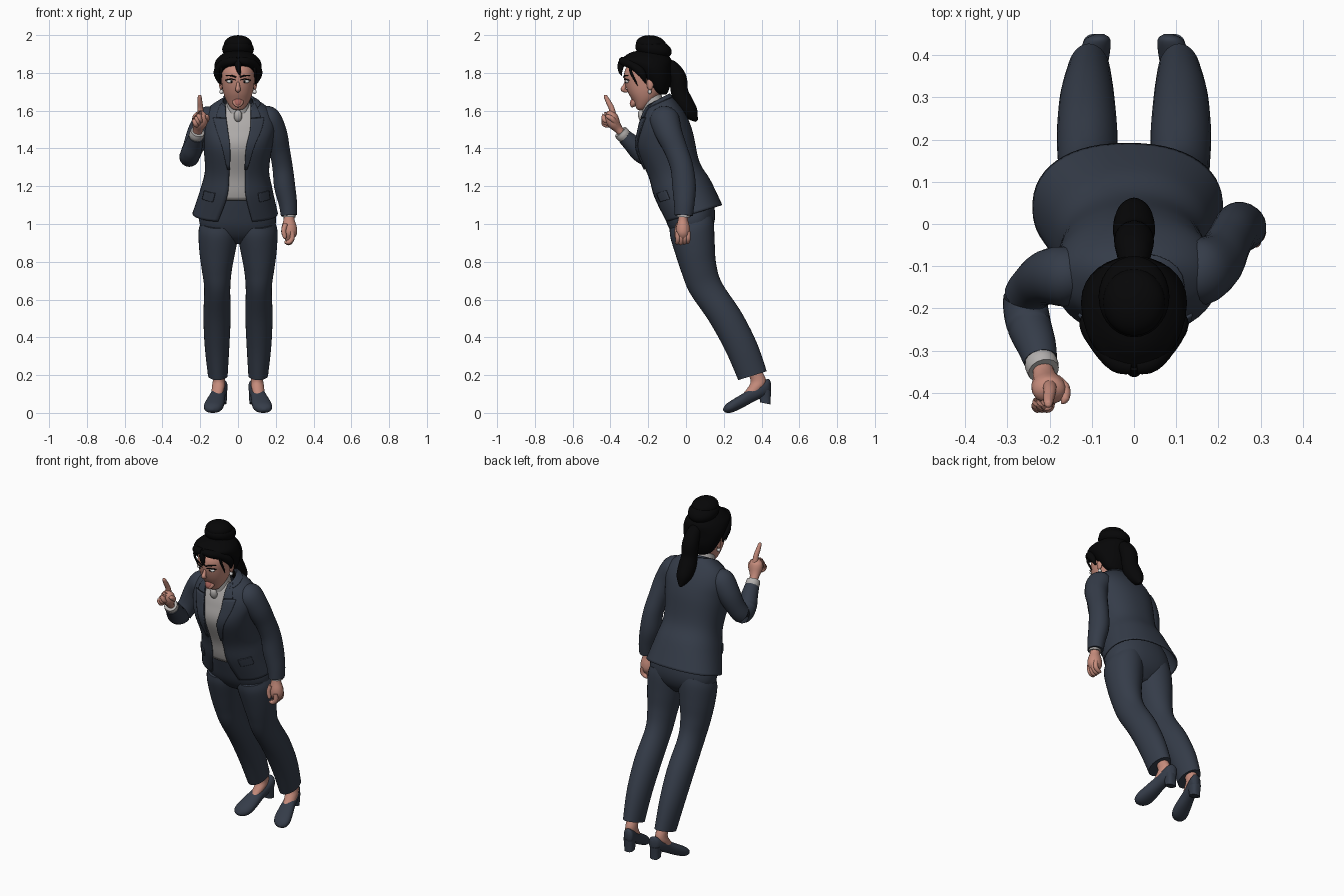
import bpy, bmesh, math
from mathutils import Vector

def mat(name, c):
    m = bpy.data.materials.new(name)
    m.diffuse_color = (*c, 1)
    return m

SUIT = mat("navy cloth", (0.035, 0.045, 0.066))
HAIR = mat("black hair", (0.002, 0.002, 0.0023))
SKIN = mat("skin", (0.56, 0.26, 0.20))
SHIRT = mat("grey white shirt", (0.45, 0.43, 0.42))
MOUTH = mat("mouth red", (0.40, 0.13, 0.11))
WHITE = mat("white", (0.75, 0.73, 0.72))
N = 32

def finish(name, bm, m, thick=0):
    bmesh.ops.recalc_face_normals(bm, faces=bm.faces)
    me = bpy.data.meshes.new(name)
    bm.to_mesh(me)
    bm.free()
    me.materials.append(m)
    ob = bpy.data.objects.new(name, me)
    bpy.context.collection.objects.link(ob)
    bpy.context.view_layer.objects.active = ob
    ob.select_set(True)
    bpy.ops.object.shade_smooth_by_angle(angle=math.radians(50))
    ob.select_set(False)
    if thick:
        md = ob.modifiers.new("thickness", 'SOLIDIFY')
        md.thickness, md.offset = thick, 0
    return ob

def spline(rows, t):
    """Catmull-Rom value at t in 0..1 along rows of numbers."""
    n = len(rows) - 1
    f = min(max(t, 0), 1) * n
    i = min(int(f), n - 1)
    u = f - i
    a, b, c, d = (rows[min(max(k, 0), n)] for k in (i - 1, i, i + 1, i + 2))
    return [q + 0.5 * u * (r - p + u * (2*p - 5*q + 4*r - s + u * (3*(q - r) + s - p)))
            for p, q, r, s in zip(a, b, c, d)]

def grid(name, rings, m, closed=True, thick=0):
    bm = bmesh.new()
    vs = [[bm.verts.new(p) for p in r] for r in rings]
    k = len(vs[0])
    for a, b in zip(vs, vs[1:]):
        for j in range(k if closed else k - 1):
            bm.faces.new((a[j], a[(j + 1) % k], b[(j + 1) % k], b[j]))
    if closed:
        bm.faces.new(vs[0])
        bm.faces.new(vs[-1])
    return finish(name, bm, m, thick)

def ring_point(row, th, p=1.0, grow=0.0):
    """Point on a ring: centre x y z, radii, tilt about x."""
    x, y, z, rx, ry, tilt = row[:6]
    c, s = math.cos(th), math.sin(th)
    c = math.copysign(abs(c) ** p, c) * (rx + grow)
    s = math.copysign(abs(s) ** p, s) * (ry + grow)
    return Vector((x + c, y + s * math.cos(tilt), z + s * math.sin(tilt)))

def loft(name, rows, m, tilt=0.0, side=1, steps=5, p=1.0):
    rows = [(r[0] * side, *r[1:5], tilt) for r in rows]
    k = (len(rows) - 1) * steps
    return grid(name, [[ring_point(spline(rows, i / k), 2 * math.pi * j / N, p)
                        for j in range(N)] for i in range(k + 1)], m)

def tube(name, rows, m, flat=1.0, n=16, steps=5):
    """Round tube along rows of x y z radius."""
    k = (len(rows) - 1) * steps
    pts = [spline(rows, i / k) for i in range(k + 1)]
    rings = []
    for i, q in enumerate(pts):
        d = (Vector(pts[min(i + 1, k)][:3]) - Vector(pts[max(i - 1, 0)][:3])).normalized()
        u = d.cross(Vector((0.12, 1, 0.05)) if abs(d.y) < 0.8 or abs(d.x) > 0.3 else Vector((0, 0, 1))).normalized()
        v = d.cross(u)
        r = max(q[3], 0.001)
        rings.append([Vector(q[:3]) + r * (u * math.cos(2*math.pi*j/n) + v * flat * math.sin(2*math.pi*j/n))
                      for j in range(n)])
    return grid(name, rings, m)

def ball(name, c, r, m, tilt=0.0):
    bm = bmesh.new()
    bmesh.ops.create_uvsphere(bm, u_segments=28, v_segments=16, radius=1)
    for v in bm.verts:
        x, y, z = v.co.x * r[0], v.co.y * r[1], v.co.z * r[2]
        v.co = (c[0] + x, c[1] + y * math.cos(tilt) - z * math.sin(tilt),
                c[2] + y * math.sin(tilt) + z * math.cos(tilt))
    return finish(name, bm, m)

# jacket body: rings with a half gap width at the front as the last value
T = 0.29
TORSO = [(-.015, .04, 1.055, .222, .155, T, .090), (-.008, -.02, 1.185, .186, .153, T, .050),
         (-.005, -.065, 1.29, .166, .138, T, .042), (0, -.113, 1.44, .182, .152, T, .044),
         (.005, -.126, 1.535, .19, .130, T, .060), (.002, -.138, 1.605, .158, .098, .33, .066),
         (0, -.155, 1.652, .080, .068, .5, .066)]
P = 0.88

def edge(row):
    return math.asin(min(.95, row[6] / row[3]) ** (1 / P))

def arc(row, a, b, n, grow=0.0):
    return [ring_point(row, -math.pi / 2 + a + (b - a) * j / n, P, grow) for j in range(n + 1)]

rings = [spline(TORSO, i / 42) for i in range(43)]
grid("jacket_body", [arc(r, edge(r), 2 * math.pi - edge(r), 48) for r in rings], SUIT, False, .008)

def patch(name, t0, t1, inner, outer, side, grow=.008):
    """Strip laid over the jacket front, inner and outer give distance from the opening."""
    rows = [spline(TORSO, t0 + (t1 - t0) * i / 14) for i in range(15)]
    grid(name, [arc(r, side * (edge(r) + inner(i / 14) / r[3]), side * (edge(r) + outer(i / 14) / r[3]), 8, grow)
                for i, r in enumerate(rows)], SUIT, False, .007)

for s, n in ((-1, "right"), (1, "left")):
    patch("lapel_" + n, .38, .79, lambda u: -.004, lambda u: .008 + .072 * u ** .8, s)
    patch("collar_" + n, .80, .99, lambda u: -.004, lambda u: .055 - .02 * u, s)
    patch("pocket_flap_" + n, .13, .19, lambda u: .07, lambda u: .16, s, .006)
patch("collar_back", .93, 1, lambda u: .02, lambda u: .26, 1)

# shirt front with standing collar and knot
grid("shirt_front", [arc(r, -edge(r) - .2, edge(r) + .2, 16, -.011) for r in rings[6:]], SHIRT, False, .006)
loft("shirt_collar", [(0, -.168, 1.60, .066, .062), (0, -.178, 1.645, .061, .058),
                      (0, -.186, 1.69, .056, .052)], SHIRT, T)
ball("collar_knot", (0, -.236, 1.572), (.022, .018, .032), SHIRT, .2)

# trousers
loft("trouser_hips", [(-.002, -.018, 1.175, .15, .130), (-.002, .012, 1.09, .19, .135),
                      (-.002, .03, 1.01, .203, .126), (0, .04, .95, .17, .098), (0, .045, .905, .08, .05)],
     SUIT, .2, p=P)
for s, n in ((-1, "right"), (1, "left")):
    loft("trouser_leg_" + n, [(.098, .026, 1.01, .098, .118), (.102, .033, .96, .107, .120),
         (.109, .05, .86, .096, .107), (.112, .07, .76, .080, .094), (.11, .106, .66, .069, .089),
         (.111, .207, .51, .072, .088), (.111, .292, .35, .065, .085), (.107, .352, .197, .052, .079)], SUIT, .3, s)
    # feet and shoes
    loft("ankle_" + n, [(.104, .36, .225, .032, .036), (.101, .382, .175, .032, .040),
         (.104, .372, .14, .034, .048), (.11, .345, .105, .03, .05)], SKIN, .2, s)
    loft("shoe_" + n, [(.081, .450, .135, .010, .022), (.086, .437, .138, .030, .042),
         (.095, .40, .122, .037, .042), (.106, .35, .094, .038, .039), (.118, .295, .062, .047, .037),
         (.129, .245, .036, .051, .033), (.136, .213, .024, .038, .023), (.139, .197, .018, .008, .006)],
         SUIT, math.pi / 2, s, p=.9)
    loft("shoe_heel_" + n, [(.09, .415, .125, .032, .036), (.088, .418, .085, .029, .031),
                            (.088, .420, .05, .028, .028)], SUIT, -.2, s, p=.75)

# sleeves, cuffs
tube("sleeve_right", [(-.12, -.13, 1.58, .045), (-.155, -.125, 1.557, .070), (-.20, -.125, 1.49, .066),
     (-.235, -.145, 1.41, .056), (-.257, -.178, 1.357, .053), (-.25, -.235, 1.375, .053),
     (-.232, -.285, 1.425, .047), (-.221, -.325, 1.462, .040)], SUIT, n=24)
tube("sleeve_left", [(.12, -.12, 1.58, .045), (.155, -.115, 1.557, .070), (.197, -.09, 1.48, .063),
     (.220, -.052, 1.39, .055), (.236, -.022, 1.30, .054), (.247, -.010, 1.20, .056),
     (.264, -.009, 1.11, .049), (.27, -.012, 1.045, .043)], SUIT, 1.12, n=24)
tube("cuff_right", [(-.222, -.315, 1.455, .034), (-.219, -.333, 1.472, .040), (-.214, -.348, 1.488, .037)], SHIRT)
tube("cuff_left", [(.271, -.013, 1.06, .034), (.271, -.014, 1.036, .035)], SHIRT)

# raised hand pointing upward
tube("hand_right", [(-.217, -.335, 1.475, .024), (-.212, -.36, 1.505, .028), (-.203, -.385, 1.54, .041),
                    (-.20, -.395, 1.575, .037), (-.20, -.395, 1.60, .012)], SKIN, .85)
tube("index_finger", [(-.20, -.385, 1.575, .017), (-.199, -.395, 1.615, .015),
                      (-.202, -.413, 1.65, .013), (-.203, -.427, 1.678, .009), (-.203, -.429, 1.684, .001)], SKIN)
for k in range(3):
    x = -.207 - .011 * k
    tube("curled_finger", [(x + .01, -.40, 1.59 - k*.014, .012), (x, -.430, 1.575 - k*.014, .014),
         (x + .006, -.430, 1.55 - k*.012, .013), (x + .012, -.40, 1.54 - k*.01, .009)], SKIN)
tube("thumb_right", [(-.185, -.37, 1.53, .014), (-.165, -.39, 1.555, .014), (-.165, -.415, 1.57, .011),
                     (-.172, -.425, 1.573, .002)], SKIN)

# hanging hand
tube("hand_left", [(.271, -.013, 1.05, .026), (.27, -.016, 1.02, .030), (.271, -.016, .98, .041),
                   (.271, -.016, .945, .040), (.27, -.018, .91, .016)], SKIN, .9)
for k in range(4):
    y = -.043 + k * .018
    tube("finger_left", [(.286, y, .96, .013), (.287, y, .925, .013), (.272, y - .002, .90 + abs(k - 1)*.004, .012),
                         (.254, y - .004, .905, .010), (.252, y - .004, .912, .001)], SKIN)
tube("thumb_left", [(.252, -.04, 1.0, .014), (.242, -.048, .965, .013), (.248, -.050, .93, .010),
                    (.25, -.049, .920, .001)], SKIN)

# head
loft("face", [(0, -.238, 1.604, .012, .010), (0, -.232, 1.614, .036, .030), (0, -.217, 1.655, .063, .063),
              (0, -.212, 1.70, .079, .093), (0, -.213, 1.75, .087, .110), (0, -.216, 1.80, .090, .113),
              (0, -.215, 1.84, .078, .10), (0, -.21, 1.87, .05, .06)], SKIN, .1, p=.93)
tube("nose", [(0, -.315, 1.76, .006), (0, -.326, 1.73, .010), (0, -.331, 1.712, .014), (0, -.308, 1.70, .004)], SKIN)
ball("lips", (0, -.267, 1.653), (.031, .019, .041), SKIN, -.6)
ball("open_mouth", (0, -.275, 1.654), (.022, .016, .033), MOUTH, -.6)
for s, n in ((-1, "right"), (1, "left")):
    ball("eye_" + n, (s*.037, -.311, 1.755), (.023, .011, .010), WHITE)
    ball("iris_" + n, (s*.035, -.320, 1.754), (.006, .004, .007), HAIR)
    tube("lash_" + n, [(s*.012, -.325, 1.762, .002), (s*.036, -.322, 1.767, .003), (s*.066, -.302, 1.761, .003)], HAIR, n=8)
    tube("brow_" + n, [(s*.010, -.329, 1.777, .004), (s*.035, -.325, 1.785, .004), (s*.066, -.305, 1.787, .002)], HAIR, n=8)
    ball("ear_" + n, (s*.090, -.19, 1.74), (.010, .018, .031), SKIN)
    ball("earring_" + n, (s*.088, -.192, 1.70), (.010, .010, .012), WHITE)
    # front locks sweeping to the sides
    tube("front_lock_" + n, [(s*.005, -.338, 1.866, .018), (s*.042, -.328, 1.86, .023),
         (s*.082, -.282, 1.842, .024), (s*.108, -.235, 1.80, .022), (s*.10, -.212, 1.745, .004)], HAIR)
    tube("loose_strand_" + n, [(s*.083, -.295, 1.85, .010), (s*.090, -.292, 1.805, .007),
                               (s*.092, -.27, 1.76, .005), (s*.090, -.255, 1.73, .001)], HAIR, n=8)

# hair mass, bun and tail
loft("hair_cap", [(0, -.125, 1.685, .04, .02), (0, -.138, 1.705, .078, .045), (0, -.155, 1.76, .108, .078),
                  (0, -.180, 1.818, .125, .102), (0, -.210, 1.862, .119, .134), (0, -.207, 1.89, .096, .115),
                  (0, -.2, 1.912, .06, .08), (0, -.2, 1.92, .01, .01)], HAIR)
tube("centre_curl", [(0, -.33, 1.87, .02), (0, -.345, 1.84, .018), (.006, -.347, 1.805, .010),
                     (.012, -.340, 1.785, .001)], HAIR)
ball("bun", (0, -.172, 1.925), (.084, .098, .054), HAIR, -.2)
ball("bun_top", (0, -.185, 1.952), (.074, .080, .047), HAIR, -.1)
tube("pony_tail", [(0, -.12, 1.85, .03), (0, -.075, 1.825, .040), (0, -.043, 1.77, .047), (0, -.034, 1.70, .046),
                   (0, -.010, 1.64, .050), (0, .026, 1.587, .040), (0, .056, 1.545, .008)], HAIR, n=24)
